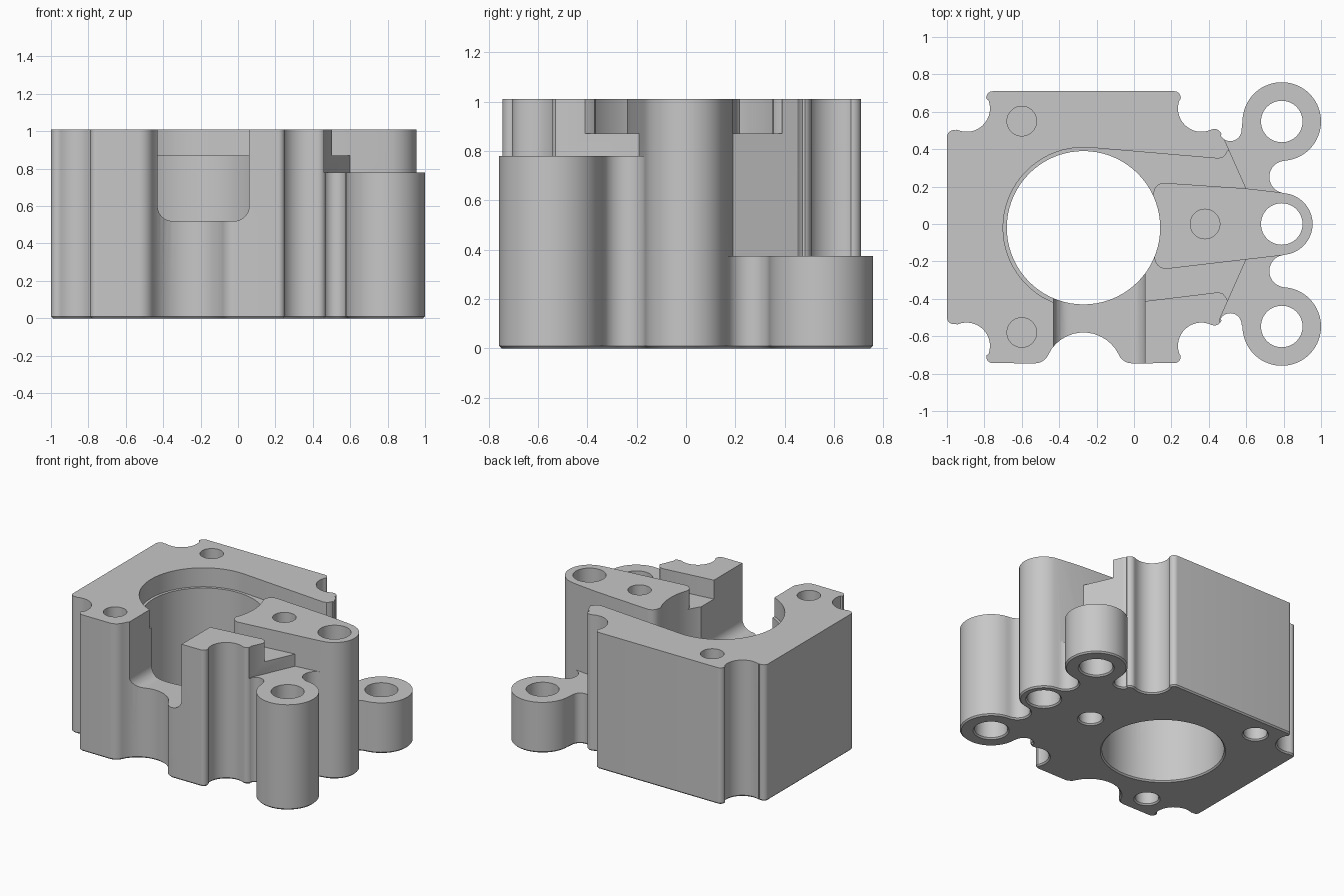
import bpy, bmesh
from math import sin, cos, radians, ceil, hypot

if "Cube" in bpy.data.objects:
    bpy.data.objects.remove(bpy.data.objects["Cube"])

TOP, SHIFT = 1.01, -0.017      # body height, sideways offset of block from lugs
BORE = (-0.27, -0.02)

metal = bpy.data.materials.new("grey metal")
metal.use_nodes = True
metal.diffuse_color = (0.57, 0.57, 0.57, 1)
metal.node_tree.nodes["Principled BSDF"].inputs["Base Color"].default_value = metal.diffuse_color


def arc(cx, cy, r, a0, a1, step=10):
    n = max(2, ceil(abs(a1 - a0) / step))
    angles = [radians(a0 + (a1 - a0) * i / n) for i in range(n + 1)]
    return [(cx + r * cos(a), cy + r * sin(a)) for a in angles]


def loft(name, rings):
    """Closed solid through rings of equally many points."""
    bm = bmesh.new()
    loops = [[bm.verts.new(p) for p in ring] for ring in rings]
    for low, high in zip(loops, loops[1:]):
        for i in range(len(low)):
            j = (i + 1) % len(low)
            bm.faces.new((low[i], low[j], high[j], high[i]))
    bm.faces.new(loops[0][::-1])
    bm.faces.new(loops[-1])
    if bm.calc_volume(signed=True) < 0:
        bmesh.ops.reverse_faces(bm, faces=bm.faces[:])
    mesh = bpy.data.meshes.new(name)
    bm.to_mesh(mesh)
    bm.free()
    mesh.materials.append(metal)
    obj = bpy.data.objects.new(name, mesh)
    bpy.context.collection.objects.link(obj)
    return obj


def tidy(points):
    """Drop points that nearly repeat the one before."""
    clean = []
    for p in points:
        if not clean or hypot(p[0] - clean[-1][0], p[1] - clean[-1][1]) > 0.004:
            clean.append(p)
    if hypot(clean[0][0] - clean[-1][0], clean[0][1] - clean[-1][1]) < 0.004:
        clean.pop()
    return clean


def inset(points, d):
    """Move a counter-clockwise outline inward."""
    result = []
    for i, (x, y) in enumerate(points):
        (ax, ay), (bx, by) = points[i - 1], points[(i + 1) % len(points)]
        length = hypot(bx - ax, by - ay)
        result.append((x - d * (by - ay) / length, y + d * (bx - ax) / length))
    return result


def prism(name, points, z0, z1):
    return loft(name, [[(x, y, z) for x, y in points] for z in (z0, z1)])


def drill(name, x, y, r, z0, z1, flare=0):
    """Round cutter, flared at the underside for a chamfered hole."""
    profile = [(r, z0), (r, z1)]
    if flare:
        profile = [(r + flare * 2, -flare), (r, flare), (r, z1)]
    return loft(name, [[(px, py, z) for px, py in arc(x, y, rad, 0, 360, 5)[:-1]]
                       for rad, z in profile])


def cut(target, cutter):
    mod = target.modifiers.new("cut", 'BOOLEAN')
    mod.operation, mod.solver, mod.object = 'DIFFERENCE', 'EXACT', cutter
    bpy.context.view_layer.objects.active = target
    bpy.ops.object.modifier_apply(modifier=mod.name)
    bpy.data.objects.remove(cutter)


# Outline halves: lugs and necks on the right, notched corner on the left
def right_half(side):
    lugs = (arc(0.79, 0, 0.165, 0, 86) + arc(0.81, 0.2515, 0.0865, 263, 97)
            + arc(0.79, 0.548, 0.21, -87, 180, 6))
    block = (arc(0.515, 0.52, 0.06, 0, -150) + arc(0.43, 0.485, 0.04, 20, 110)
             + arc(0.36, 0.635, 0.125, -65, -200) + arc(0.215, 0.692, 0.035, -10, 90))
    return [(x, side * y) for x, y in lugs] + [(x, side * y + SHIFT) for x, y in block]


def left_half(side):
    block = (arc(-0.755, 0.692, 0.035, 90, 190) + arc(-0.895, 0.635, 0.125, 20, -115)
             + arc(-0.963, 0.482, 0.037, 70, 180))
    return [(x, side * y + SHIFT) for x, y in block]


front_scallop = (arc(-0.53, -0.665, 0.08, -90, -26) + arc(-0.27, -0.79, 0.21, 154, 26)
                 + arc(-0.01, -0.665, 0.08, 206, 270))
outline = tidy(right_half(1) + left_half(1) + left_half(-1)[::-1]
               + front_scallop + right_half(-1)[::-1])

# Housing block with a small chamfer round the underside
housing = loft("pump_housing", [[(x, y, z) for x, y in ring] for ring, z in
                                ((inset(outline, 0.01), 0), (outline, 0.01), (outline, TOP))])

# Lowered lugs: rear one short, front one taller
web = [(0.46, 0.505), (0.6, 0.19), (0.79, 0.168), (1.1, 0.168), (1.1, 0.9), (0.46, 0.9)]
for side, height in ((1, 0.375), (-1, 0.78)):
    cut(housing, prism("lug_cutter", [(x, side * y) for x, y in web], height, 1.2))

# Recess around the bore and the central arm, leaving the arm at full height
recess_outline = (arc(*BORE, 0.43, 86, 274, 5)
                  + [(0.45, -0.365), (0.475, -0.372), (0.49, -0.39), (0.5, -0.41), (0.7, -0.41),
                     (0.7, 0.39), (0.5, 0.39), (0.49, 0.37), (0.475, 0.355), (0.45, 0.35)])
recess = prism("recess_cutter", recess_outline, 0.87, 1.2)
arm = (arc(0.16, 0.165, 0.055, 90, 170, 20) + [(0.08, 0)]
       + arc(0.17, -0.18, 0.06, 190, 275, 20)
       + [(0.6, -0.19), (0.79, -0.168), (0.9, -0.168), (0.9, 0.168), (0.79, 0.168), (0.6, 0.19)])
cut(recess, prism("arm_cutter", arm, 0.8, 1.3))
cut(housing, recess)

# Bore and the front window with rounded lower corners
cut(housing, drill("bore_cutter", *BORE, 0.41, 0, 1.3, flare=0.01))
window = (arc(-0.35, 0.6, 0.08, 180, 270) + arc(-0.02, 0.6, 0.08, 270, 360)
          + [(0.06, 1.2), (-0.43, 1.2)])
cut(housing, loft("window_cutter", [[(x, y, z) for x, z in window] for y in (-1, -0.2)]))

# Lug holes, then blind bolt holes from both faces
for y in (-0.548, 0, 0.548):
    cut(housing, drill("lug_hole_cutter", 0.79, y, 0.111, 0, 1.3, flare=0.01))
for x, y in ((-0.6, 0.55), (-0.6, -0.58), (0.38, 0)):
    cut(housing, drill("bolt_hole_cutter", x, y, 0.079, 0.68, 1.3))
    cut(housing, drill("bolt_hole_cutter", x, y, 0.079, 0, 0.33, flare=0.01))

bpy.ops.object.select_all(action='DESELECT')
housing.select_set(True)
bpy.context.view_layer.objects.active = housing
bpy.ops.object.shade_smooth_by_angle(angle=radians(30))
